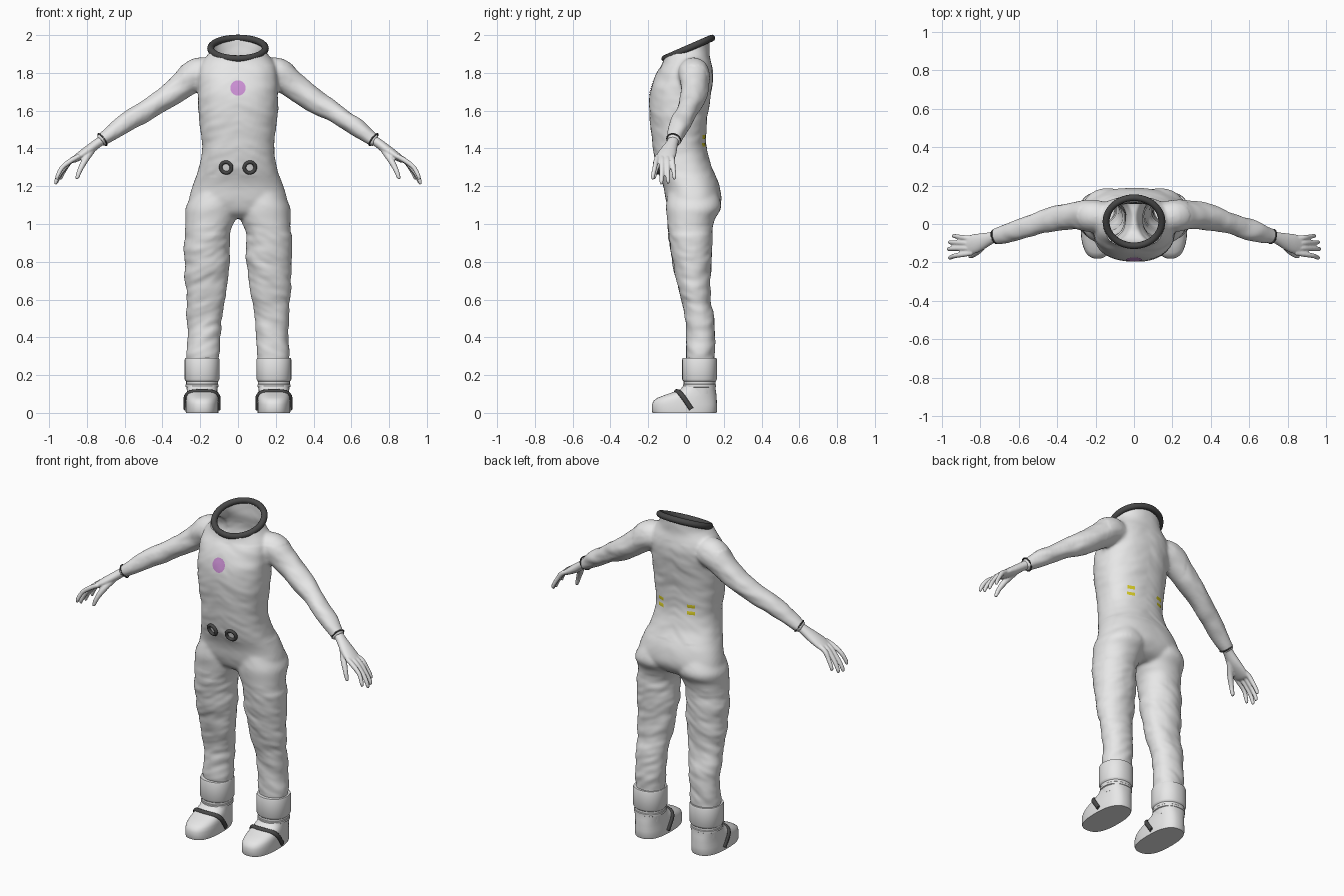
import bpy, bmesh, math
from mathutils import Vector, Matrix, noise
from mathutils.bvhtree import BVHTree

if "Cube" in bpy.data.objects:
    bpy.data.objects.remove(bpy.data.objects["Cube"])


def material(name, col):
    m = bpy.data.materials.new(name)
    m.diffuse_color = (*col, 1)
    m.use_nodes = True
    m.node_tree.nodes["Principled BSDF"].inputs["Base Color"].default_value = m.diffuse_color
    return m


WHITE = material("white fabric", (0.8, 0.8, 0.8))
DARK = material("dark rubber", (0.065, 0.065, 0.065))
PURPLE = material("lilac", (0.6, 0.28, 0.66))
YELLOW = material("yellow", (0.7, 0.62, 0.02))


def spline(rows, n=5):
    """Catmull-Rom interpolation between rows of numbers."""
    rows = [Vector(r) for r in rows]
    out = []
    for i in range(len(rows) - 1):
        a, b, c, d = rows[max(i - 1, 0)], rows[i], rows[i + 1], rows[min(i + 2, len(rows) - 1)]
        for k in range(n):
            t = k / n
            out.append(0.5 * (2 * b + (c - a) * t + (2 * a - 5 * b + 4 * c - d) * t * t
                              + (3 * b - a - 3 * c + d) * t ** 3))
    return out + [rows[-1]]


def oval(t, e):
    c, s = math.cos(t), math.sin(t)
    return (math.copysign(abs(c) ** (2 / e), c), math.copysign(abs(s) ** (2 / e), s))


def loft(bm, rings):
    rings = [[bm.verts.new(p) for p in r] for r in rings]
    n = len(rings[0])
    for a, b in zip(rings, rings[1:]):
        for i in range(n):
            bm.faces.new((a[i], a[(i + 1) % n], b[(i + 1) % n], b[i]))
    bm.faces.new(rings[0])
    bm.faces.new(rings[-1])


def column(bm, rows, e=2.0, s=1, smooth=5, n=40):
    """Upright loft; rows are (z, x0, x1, y0, y1)."""
    rings = []
    for z, x0, x1, y0, y1 in (spline(rows, smooth) if smooth else rows):
        pts = [oval(i * math.tau / n, e) for i in range(n)]
        rings.append([(s * ((x0 + x1) / 2 + (x1 - x0) / 2 * c), (y0 + y1) / 2 + (y1 - y0) / 2 * d, z)
                      for c, d in pts])
    loft(bm, rings)


def limb(bm, rows, s=1, smooth=5, n=20):
    """Loft along a path; rows are (x, y, z, radius along y, radius across)."""
    rows = spline(rows, smooth)
    P = [Vector(r[:3]) for r in rows]
    rings = []
    for i, r in enumerate(rows):
        t = (P[min(i + 1, len(P) - 1)] - P[max(i - 1, 0)]).normalized()
        u = (Vector((0, 1, 0)) - t * t.y).normalized()
        v = t.cross(u)
        ring = [P[i] + u * r[3] * math.cos(k * math.tau / n) + v * r[4] * math.sin(k * math.tau / n)
                for k in range(n)]
        rings.append([(s * p.x, p.y, p.z) for p in ring])
    loft(bm, rings)


def finish(name, bm, mat, angle=None):
    bmesh.ops.recalc_face_normals(bm, faces=bm.faces)
    me = bpy.data.meshes.new(name)
    bm.to_mesh(me)
    bm.free()
    me.materials.append(mat)
    me.polygons.foreach_set("use_smooth", [True] * len(me.polygons))
    if angle:
        me.set_sharp_from_angle(angle=math.radians(angle))
    ob = bpy.data.objects.new(name, me)
    bpy.context.collection.objects.link(ob)
    return ob


def fuse(ob, voxel, iterations):
    """Melt overlapping lofts into a single skin."""
    r = ob.modifiers.new("fuse", 'REMESH')
    r.mode, r.voxel_size, r.use_smooth_shade = 'VOXEL', voxel, True
    m = ob.modifiers.new("relax", 'SMOOTH')
    m.factor, m.iterations = 0.5, iterations
    bpy.context.view_layer.objects.active = ob
    for name in ("fuse", "relax"):
        bpy.ops.object.modifier_apply(modifier=name)


def torus(name, loc, axis, R, r, mat, sy=1.0):
    bpy.ops.mesh.primitive_torus_add(major_radius=R, minor_radius=r, major_segments=48, minor_segments=12)
    ob = bpy.context.object
    ob.name = name
    rot = Vector((0, 0, 1)).rotation_difference(Vector(axis).normalized()).to_matrix().to_4x4()
    ob.matrix_world = Matrix.Translation(loc) @ rot @ Matrix.Diagonal((1, sy, 1, 1))
    ob.data.materials.append(mat)
    ob.data.polygons.foreach_set("use_smooth", [True] * len(ob.data.polygons))
    return ob


# --- suit: torso, legs and sleeves fused together
bm = bmesh.new()
torso = [(2.04, .143, -.12, .125), (1.93, .143, -.12, .125), (1.89, .165, -.118, .125),
         (1.85, .195, -.125, .135), (1.8, .21, -.155, .143), (1.7, .213, -.19, .135),
         (1.6, .21, -.194, .118), (1.5, .2, -.185, .108), (1.42, .192, -.176, .108),
         (1.35, .196, -.168, .12), (1.28, .213, -.15, .145), (1.2, .24, -.12, .178),
         (1.12, .26, -.105, .187), (1.06, .23, -.08, .155), (1.03, .14, -.04, .1)]
column(bm, [(z, -w, w, a, b) for z, w, a, b in torso], e=2.35, n=56)
leg = [(1.22, .03, .2, -.085, .14), (1.1, .002, .272, -.105, .187), (1.03, .012, .278, -.1, .155),
       (.97, .036, .28, -.095, .14), (.9, .043, .287, -.085, .138), (.8, .045, .285, -.072, .135),
       (.7, .055, .282, -.05, .128), (.6, .07, .274, -.027, .13), (.5, .085, .27, -.003, .148),
       (.4, .093, .267, .0, .152), (.3, .1, .27, .0, .152), (.24, .11, .26, .01, .145)]
arm = [(.12, .03, 1.79, .07, .07), (.21, .042, 1.795, .085, .085), (.30, .045, 1.73, .074, .072),
       (.41, .03, 1.65, .064, .06), (.49, .008, 1.6, .058, .056), (.57, -.02, 1.55, .056, .051),
       (.65, -.045, 1.495, .05, .045), (.70, -.06, 1.46, .043, .037), (.73, -.069, 1.438, .037, .031)]
for s in (1, -1):
    column(bm, leg, e=2.15, s=s)
    limb(bm, arm, s=s, n=28)
suit = finish("suit_body", bm, WHITE)
fuse(suit, 0.0095, 8)

# fabric wrinkles, then the slanted open neck
bm = bmesh.new()
bm.from_mesh(suit.data)
bm.normal_update()
moves = []
for v in bm.verts:
    p = v.co
    amp = .007 if p.z < .95 or abs(p.x) > .28 else .004
    if p.z > 1.84 or (1.0 < p.z < 1.25 and abs(p.x) < .3):
        amp = .0015
    q = Vector((p.x * 7, p.y * 7, p.z * 15 + abs(p.x) * 6))
    moves.append(v.normal * amp * (noise.noise(q) + .5 * noise.noise(q * 2)))
for v, d in zip(bm.verts, moves):
    v.co += d
bmesh.ops.bisect_plane(bm, geom=bm.verts[:] + bm.edges[:] + bm.faces[:], plane_co=(0, .01, 1.93),
                       plane_no=(0, -.4, .917), clear_outer=True)
bm.normal_update()
tree = BVHTree.FromBMesh(bm)
bm.to_mesh(suit.data)
bm.free()


def hit(x, z, side):
    """Point and normal on the suit, seen from front (-1) or back (1)."""
    loc, nor, _, _ = tree.ray_cast(Vector((x, side, z)), Vector((0, -side, 0)))
    return loc, nor


def patch(name, x, z, rx, rz, side, n, mat):
    """Thin plate that follows the suit surface."""
    bm = bmesh.new()
    rings = []
    for k in range(1, 6):
        ring = []
        for i in range(n):
            t = (i + .5) * math.tau / n
            loc, _ = hit(x + rx * k / 5 * math.cos(t), z + rz * k / 5 * math.sin(t), side)
            ring.append(bm.verts.new(loc + Vector((0, side * .003, 0))))
        rings.append(ring)
    bm.faces.new(rings[0])
    for a, b in zip(rings, rings[1:]):
        for i in range(n):
            bm.faces.new((a[i], a[(i + 1) % n], b[(i + 1) % n], b[i]))
    ob = finish(name, bm, mat)
    if ob.data.polygons[0].normal.y * side < 0:
        ob.data.flip_normals()


# --- neck ring, chest patch, belly sockets, back tabs
torus("neck_ring", (0, .012, 1.93), (0, -.4, .917), .145, .018, DARK, .94)
patch("chest_patch", 0, 1.72, .041, .041, -1, 24, PURPLE)
for s in (1, -1):
    loc, nor = hit(s * .062, 1.3, -1)
    torus("belly_socket", loc + nor * .004, nor, .029, .0095, DARK)
    for z in (1.46, 1.42):
        patch("back_tab", s * .1, z, .03, .014, 1, 4, YELLOW)

# --- hands with wrist bands
palm = [(.70, -.06, 1.457, .03, .026), (.74, -.072, 1.43, .031, .025), (.79, -.09, 1.392, .043, .026),
        (.83, -.103, 1.365, .05, .023), (.865, -.112, 1.342, .048, .017), (.88, -.115, 1.333, .04, .01)]
fingers = [(-.075, -.062, .935, 1.235), (-.1, -.095, .955, 1.215),
           (-.125, -.13, .962, 1.21), (-.15, -.175, .955, 1.235)]
for s in (1, -1):
    bm = bmesh.new()
    limb(bm, palm, s)
    for y0, y1, x1, z1 in fingers:
        limb(bm, [(.84, y0, 1.36, .013, .013), (.885, y0 * .7 + y1 * .3, 1.335, .014, .014),
                  (x1 - .025, y0 * .4 + y1 * .6, z1 + .065, .0125, .0125),
                  (x1, y1, z1 + .02, .011, .011), (x1 + .003, y1, z1, .007, .007)], s, n=12)
    limb(bm, [(.77, -.095, 1.395, .018, .018), (.805, -.135, 1.345, .018, .018),
              (.835, -.16, 1.29, .014, .014), (.85, -.168, 1.25, .011, .011),
              (.855, -.17, 1.238, .006, .006)], s, n=12)
    hand = finish("hand", bm, WHITE)
    fuse(hand, .005, 3)
    torus("wrist_band", (s * .717, -.065, 1.447), (s * .07, -.022, -.05), .037, .004, DARK, 1.0)

# --- boots: shoe, stepped cuff, instep strap
shoe = [(0, .086, -.176, .16), (.008, .087, -.18, .164), (.045, .087, -.18, .164),
        (.065, .086, -.172, .163), (.08, .085, -.15, .162), (.095, .083, -.112, .161),
        (.11, .081, -.068, .159), (.125, .08, -.03, .157), (.145, .08, -.012, .156)]
cuff = [(.10, .080), (.135, .082), (.138, .087), (.15, .087), (.153, .084), (.166, .084),
        (.17, .088), (.178, .092), (.282, .092), (.29, .089)]
strap = [(-.089, .028, .02), (-.09, .005, .055), (-.087, -.018, .088), (-.068, -.036, .108),
         (-.035, -.048, .114), (0, -.052, .116)]
strap += [(-x, y, z) for x, y, z in reversed(strap[:-1])]
for s in (1, -1):
    bm = bmesh.new()
    column(bm, [(z, .19 - w, .19 + w, a, b) for z, w, a, b in shoe], e=2.5, s=s, smooth=0)
    finish("shoe", bm, WHITE, 40)
    bm = bmesh.new()
    column(bm, [(z, .19 - r, .19 + r, .072 - r, .072 + r) for z, r in cuff], e=2.2, s=s, smooth=0)
    finish("boot_cuff", bm, WHITE, 35)
    bm = bmesh.new()
    path = spline([(x, y, z) for x, y, z in strap], 4)
    rings = []
    for i, p in enumerate(path):
        t = (path[min(i + 1, len(path) - 1)] - path[max(i - 1, 0)]).normalized()
        u = (Vector((0, -.8, -.6)) - t * t.dot(Vector((0, -.8, -.6)))).normalized()
        v = t.cross(u)
        ring = [p + u * .013 * math.cos(k * math.tau / 10) + v * .009 * math.sin(k * math.tau / 10)
                for k in range(10)]
        rings.append([(s * (.19 + q.x), q.y, q.z) for q in ring])
    loft(bm, rings)
    finish("boot_strap", bm, DARK, 60)
